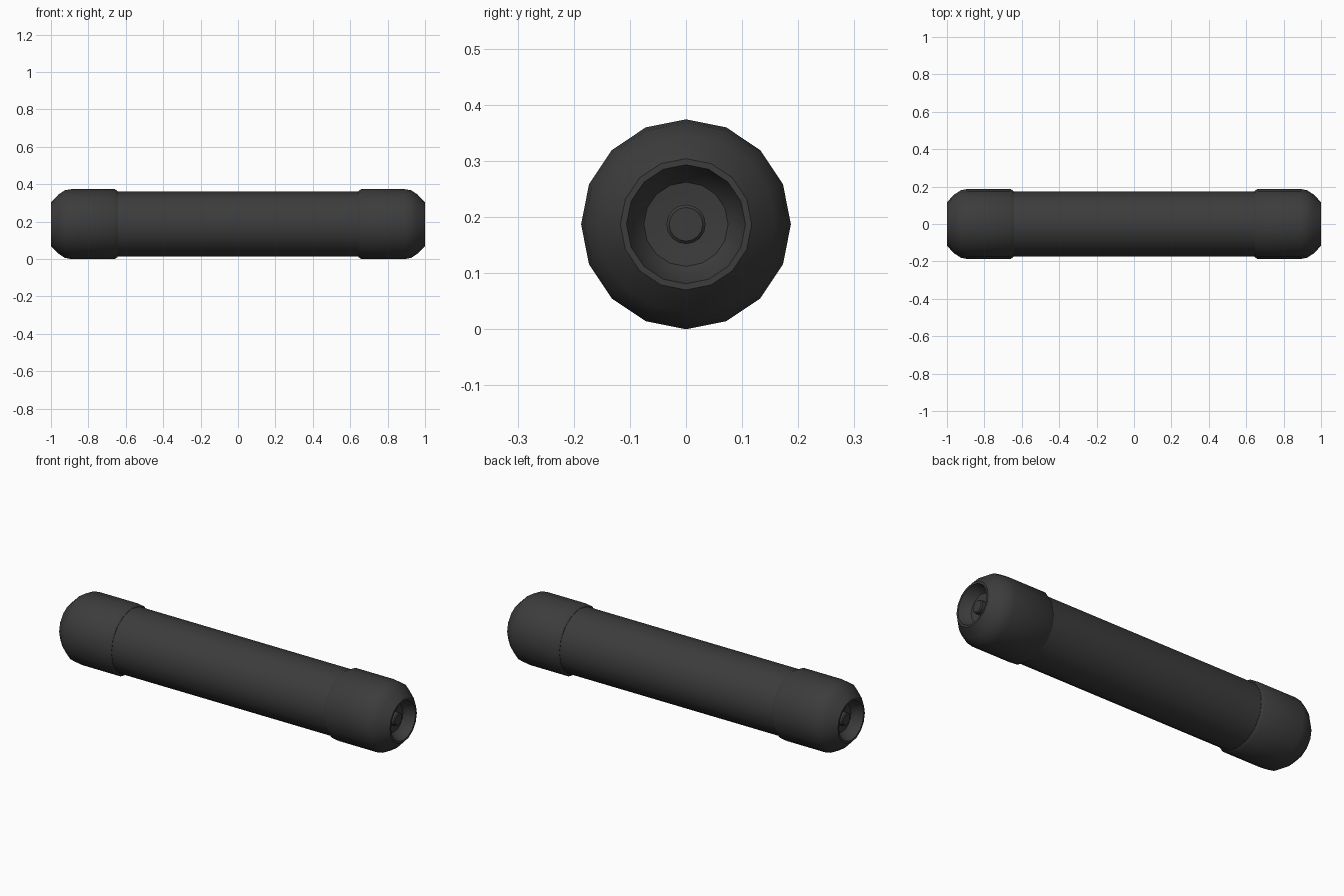
import bpy, bmesh, math

if "Cube" in bpy.data.objects:
    bpy.data.objects.remove(bpy.data.objects["Cube"])

SIDES = 16
CZ = 0.187  # axis height

mat = bpy.data.materials.new("dark_rubber")
mat.diffuse_color = (0.045, 0.045, 0.045, 1)
mat.use_nodes = True
mat.node_tree.nodes["Principled BSDF"].inputs["Base Color"].default_value = mat.diffuse_color


def lathe(name, profile, side=1, angle=35):
    """Revolve (x, radius) points around the long axis; side=-1 mirrors in x."""
    bm = bmesh.new()
    rings = []
    for x, r in profile:
        if r == 0:
            rings.append([bm.verts.new((side * x, 0, CZ))] * SIDES)
        else:
            rings.append([bm.verts.new((side * x,
                                        r * math.sin(2 * math.pi * i / SIDES),
                                        CZ + r * math.cos(2 * math.pi * i / SIDES)))
                          for i in range(SIDES)])
    for a, b in zip(rings, rings[1:]):
        for i in range(SIDES):
            j = (i + 1) % SIDES
            bm.faces.new(list(dict.fromkeys((a[i], a[j], b[j], b[i]))))
    bmesh.ops.recalc_face_normals(bm, faces=bm.faces[:])
    mesh = bpy.data.meshes.new(name)
    bm.to_mesh(mesh)
    bm.free()
    obj = bpy.data.objects.new(name, mesh)
    obj.data.materials.append(mat)
    bpy.context.collection.objects.link(obj)
    bpy.ops.object.select_all(action='DESELECT')
    bpy.context.view_layer.objects.active = obj
    obj.select_set(True)
    bpy.ops.object.shade_smooth_by_angle(angle=math.radians(angle))
    return obj


# Main tube
lathe("tube", [(-0.66, 0), (-0.66, 0.174), (0.66, 0.174), (0.66, 0)])

# End cap: chamfered lip, rounded shoulder, thin rim, dished recess
cap = [(0.643, 0.17), (0.643, 0.176), (0.66, 0.187), (0.89, 0.187), (0.925, 0.181),
       (0.96, 0.158), (1.0, 0.117), (1.0, 0.106), (0.965, 0.093),
       (0.945, 0.075), (0.94, 0.035), (0.94, 0)]
# Small contact pin in the recess
pin = [(0.935, 0.035), (0.966, 0.035), (0.971, 0.03), (0.971, 0)]

for label, s in (("right", 1), ("left", -1)):
    lathe(label + "_end_cap", cap, s)
    lathe(label + "_pin", pin, s)
